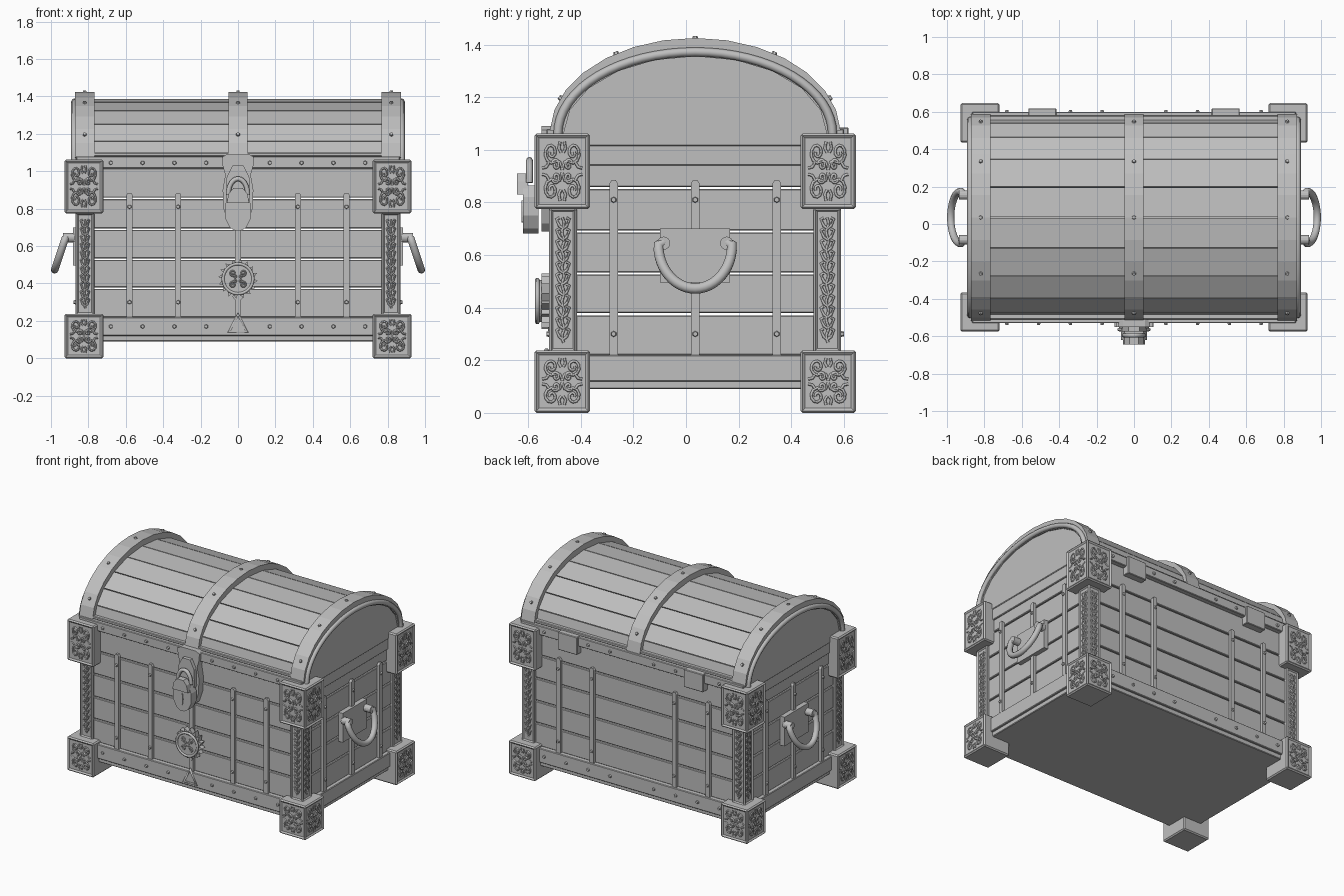
import bpy, bmesh
from math import sin, cos, pi, radians
from mathutils import Vector, Matrix

old = bpy.data.objects.get("Cube")
if old:
    bpy.data.objects.remove(old, do_unlink=True)

grey = bpy.data.materials.new("plain grey")
grey.use_nodes = True
colour = (0.52, 0.52, 0.52, 1)
grey.diffuse_color = colour
grey.node_tree.nodes["Principled BSDF"].inputs["Base Color"].default_value = colour

YC = 0.035                       # middle of the chest body in depth
FRONT, BACK = Vector((0, -1, 0)), Vector((0, 1, 0))
SIDES = (-1, 1)
rivets = []                      # (position, outward direction)


def add(name, mesh, smooth=False):
    ob = bpy.data.objects.new(name, mesh)
    bpy.context.collection.objects.link(ob)
    mesh.materials.clear()
    mesh.materials.append(grey)
    for p in mesh.polygons:
        p.use_smooth = smooth
    return ob


def from_bm(name, bm):
    bmesh.ops.recalc_face_normals(bm, faces=bm.faces)
    mesh = bpy.data.meshes.new(name)
    bm.to_mesh(mesh)
    bm.free()
    return add(name, mesh)


def frame(origin, n):
    """Upright plane: local x runs along the wall, y is up, z points out."""
    n = Vector(n)
    u = Vector((0, 0, 1)).cross(n)
    m = Matrix((u, (0, 0, 1), n)).transposed().to_4x4()
    m.translation = origin
    return m


def box_bm(x0, x1, y0, y1, z0, z1, bevel):
    bm = bmesh.new()
    m = Matrix.Translation(((x0 + x1) / 2, (y0 + y1) / 2, (z0 + z1) / 2))
    m = m @ Matrix.Diagonal((abs(x1 - x0), abs(y1 - y0), z1 - z0, 1))
    bmesh.ops.create_cube(bm, size=1, matrix=m)
    if bevel:
        bmesh.ops.bevel(bm, geom=bm.edges[:], offset=bevel, segments=1, affect='EDGES')
    return bm


def box(name, *bounds, bevel=0.004):
    return from_bm(name, box_bm(*bounds, bevel))


def prism(name, pts, depth, m):
    bm = bmesh.new()
    face = bm.faces.new([bm.verts.new(m @ Vector((u, v, 0))) for u, v in pts])
    top = bmesh.ops.extrude_face_region(bm, geom=[face])["geom"]
    move = m.to_3x3() @ Vector((0, 0, depth))
    bmesh.ops.translate(bm, vec=move, verts=[g for g in top if isinstance(g, bmesh.types.BMVert)])
    return from_bm(name, bm)


def tubes(name, paths, radius, cyclic=False, sides=0):
    cu = bpy.data.curves.new(name, 'CURVE')
    cu.dimensions = '3D'
    cu.bevel_depth, cu.bevel_resolution, cu.use_fill_caps = radius, sides, True
    for path in paths:
        s = cu.splines.new('POLY')
        s.points.add(len(path) - 1)
        for p, co in zip(s.points, path):
            p.co = (*co, 1)
        s.use_cyclic_u = cyclic
    tmp = bpy.data.objects.new(name, cu)
    bpy.context.collection.objects.link(tmp)
    bpy.context.view_layer.update()
    dg = bpy.context.evaluated_depsgraph_get()
    mesh = bpy.data.meshes.new_from_object(tmp.evaluated_get(dg))
    bpy.data.objects.remove(tmp, do_unlink=True)
    return add(name, mesh, smooth=True)


def rect(w, h):
    return [(-w, -h), (w, -h), (w, h), (-w, h)]


def mirrored(half):
    return half + [(-u, v) for u, v in reversed(half) if u]


def circle(r, n):
    return [(r * cos(2 * pi * i / n), r * sin(2 * pi * i / n)) for i in range(n)]


def arc(a, b, t0, t1, n):
    """Part of the lid arch in (depth, height); zero degrees is the crown."""
    ts = [radians(t0 + (t1 - t0) * i / n) for i in range(n + 1)]
    return [(YC + a * sin(t), 1.06 + b * cos(t)) for t in ts]


# Scrollwork motifs in a -1..1 square
def spiral(cx, cy, r, start, turns, n=14):
    return [(cx + r * (1 - 0.8 * i / n) * cos(start + turns * 2 * pi * i / n),
             cy + r * (1 - 0.8 * i / n) * sin(start + turns * 2 * pi * i / n)) for i in range(n + 1)]


quarter = [spiral(0.52, 0.6, 0.36, -2.2, 1.4), spiral(0.3, 0.2, 0.2, 0.3, 1.1),
           [(0, 0.05), (0.12, 0.3), (0.3, 0.32)], [(0.1, 0.95), (0.16, 0.75), (0.05, 0.6)],
           [(0.95, 0.1), (0.75, 0.14), (0.62, 0.3)]]
block_motif = [[(u * a, v * b) for u, v in s] for s in quarter for a in SIDES for b in SIDES]
leaves = [[(0, k / 6 - 0.06), (0.45, k / 6 - 0.02), (0.8, k / 6 + 0.08), (0.45, k / 6 + 0.1)]
          for k in range(-5, 6)]
pillar_motif = [[(u * a, v) for u, v in s] for s in leaves for a in SIDES]
pillar_motif.append([(0.15 * sin(k * 1.5), k / 16) for k in range(-15, 16)])


def ornate(name, sx, sy, xs, ys, z0, z1, motif, rim):
    """Corner piece with a sunken, scroll-filled panel on both outer faces."""
    bm = box_bm(*xs, *ys, z0, z1, 0.008)
    mid = Vector((sum(xs) / 2, sum(ys) / 2, (z0 + z1) / 2))
    half = (abs(xs[1] - xs[0]) / 2, abs(ys[1] - ys[0]) / 2, (z1 - z0) / 2)
    bm.normal_update()
    paths = []
    for axis, n in enumerate((Vector((sx, 0, 0)), Vector((0, sy, 0)))):
        face = [f for f in bm.faces if f.normal.dot(n) > 0.99]
        bmesh.ops.inset_region(bm, faces=face, thickness=rim, depth=0)
        bmesh.ops.translate(bm, vec=n * -0.008, verts=face[0].verts)
        m = frame(mid + n * (half[axis] - 0.007), n)
        w, h = half[1 - axis] - rim - 0.012, half[2] - rim - 0.012
        paths += [[m @ Vector((u * w, v * h, 0)) for u, v in s] for s in motif]
    from_bm(name, bm)
    tubes(name + "_scrollwork", paths, 0.0055)


# Base mouldings and top rim
box("base_foot", -0.86, 0.86, YC - 0.55, YC + 0.55, 0.09, 0.125)
box("base_band", -0.875, 0.875, YC - 0.565, YC + 0.565, 0.12, 0.22)
box("top_rim", -0.865, 0.865, YC - 0.565, YC + 0.565, 1.015, 1.08)
box("lid_sill", -0.85, 0.85, YC - 0.545, YC + 0.545, 1.08, 1.1)

# Wall planks with open seams
seams = [0.215, 0.375, 0.53, 0.69, 0.855, 1.02]
for i, (z0, z1) in enumerate(zip(seams, seams[1:])):
    z0, z1 = z0 + 0.004, z1 - 0.004
    for s in SIDES:
        box(f"long_plank_{i}", -0.85, 0.85, YC + s * 0.535, YC + s * 0.505, z0, z1)
        box(f"end_plank_{i}", s * 0.82, s * 0.85, YC - 0.505, YC + 0.505, z0, z1)
for s in SIDES:
    box("end_upper_board", s * 0.84, s * 0.86, YC - 0.5, YC + 0.5, 0.94, 1.02)

# Corner blocks and pillars
for sx in SIDES:
    for sy in SIDES:
        xs = (sx * 0.72, sx * 0.928)
        ys = (YC + sy * 0.4, YC + sy * 0.611)
        ornate("lower_corner_block", sx, sy, xs, ys, 0, 0.238, block_motif, 0.014)
        ornate("upper_corner_block", sx, sy, xs, ys, 0.775, 1.062, block_motif, 0.014)
        ornate("corner_pillar", sx, sy, (sx * 0.768, sx * 0.868),
               (YC + sy * 0.45, YC + sy * 0.555), 0.23, 0.78, pillar_motif, 0.01)


# Vertical straps
def strap(n, origin, z0=0.22, z1=0.885, dots=(0.3, 0.81)):
    m = frame(Vector((origin[0], origin[1], (z0 + z1) / 2)), n)
    h = (z1 - z0) / 2
    outline = [(-0.016, -h), (0.016, -h), (0.016, h - 0.012), (0.008, h), (-0.008, h), (-0.016, h - 0.012)]
    prism("strap", outline, 0.02, m)
    for z in dots:
        rivets.append((Vector((origin[0], origin[1], z)) + Vector(n) * 0.02, n))


for n in (FRONT, BACK):
    for x in (-0.58, -0.32, 0.32, 0.58):
        strap(n, (x, YC + n.y * 0.535))
    for x in (0.17, 0.34, 0.51, 0.68):
        for s in SIDES:
            for z in (0.17, 1.045):
                rivets.append((Vector((s * x, YC + n.y * 0.565, z)), n))
strap(FRONT, (0, YC - 0.535), z1=0.72, dots=())
for s in SIDES:
    for y in (-0.31, 0, 0.31):
        strap(Vector((s, 0, 0)), (s * 0.85, YC + y))

# Lid planks, end panels, edge trims and iron bands
for i in range(10):
    t = -90 + 18 * i
    pts = arc(0.53, 0.325, t + 0.3, t + 17.7, 1) + arc(0.5, 0.295, t + 17.7, t + 0.3, 1)
    prism(f"lid_plank_{i}", pts, 1.75, frame((-0.875, 0, 0), (1, 0, 0)))
prism("lid_core", arc(0.505, 0.3, -90, 90, 20), 1.73, frame((-0.865, 0, 0), (1, 0, 0)))
for s in SIDES:
    tubes("lid_edge_trim", [[(s * 0.875, y, z) for y, z in arc(0.522, 0.312, -90, 90, 32)]], 0.017, sides=2)
for x in (-0.82, 0, 0.82):
    ring = arc(0.553, 0.365, -88, 88, 14) + arc(0.52, 0.315, 88, -88, 14)
    prism("lid_band", ring, 0.104, frame((x - 0.052, 0, 0), (1, 0, 0)))
    for t in (-68, -33, 0, 33, 68):
        (y, z), a = arc(0.55, 0.362, t, t, 1)[0], radians(t)
        rivets.append((Vector((x, y, z)), Vector((0, sin(a) / 0.55, cos(a) / 0.365)).normalized()))

# Back hinges
for s in SIDES:
    box("hinge_plate", s * 0.415, s * 0.565, YC + 0.53, YC + 0.583, 0.96, 1.085)

# Carrying handles
for s in SIDES:
    out = (s, 0, 0)
    prism("handle_plate", rect(0.133, 0.102), 0.033, frame((s * 0.85, YC, 0.598), out))
    for side in SIDES:
        prism("handle_pivot", circle(0.025, 16), 0.06, frame((s * 0.875, YC + side * 0.12, 0.645), out))
    ts = [pi * i / 24 for i in range(25)]
    path = [(s * (0.925 + 0.055 * sin(t)), YC - 0.14 * cos(t), 0.638 - 0.165 * sin(t)) for t in ts]
    ends = [(s * 0.915, YC - 0.115, 0.65)], [(s * 0.915, YC + 0.115, 0.65)]
    tubes("handle_bail", [ends[0] + path + ends[1]], 0.02, sides=3)


# Lock assembly
def front_plate(name, pts, y, depth):
    return prism(name, pts, depth, frame((0, y, 0), FRONT))


front_plate("hasp_plate", mirrored([(0.06, 1.09), (0.085, 1.075), (0.082, 1.03), (0.068, 0.98), (0.082, 0.9),
                                    (0.078, 0.8), (0.05, 0.72), (0.02, 0.69)]), -0.5, 0.05)
front_plate("hasp_boss", mirrored([(0.03, 1.03), (0.06, 0.97), (0.065, 0.85), (0.04, 0.8)]), -0.55, 0.025)
shield = [(0.05, 0.865), (0.07, 0.82), (0.07, 0.75), (0.045, 0.7), (0.015, 0.682)]
front_plate("padlock_body", mirrored(shield), -0.56, 0.06)
front_plate("padlock_cap", mirrored([(0.025, 0.91), (0.05, 0.88), (0.06, 0.83)]), -0.6, 0.043)
front_plate("keyhole_plate", [(u * 0.3, v * 1.4 + 0.765) for u, v in circle(0.03, 12)], -0.62, 0.006)
bow = [(0.052 * cos(pi * i / 12), -0.595, 0.875 + 0.085 * sin(pi * i / 12)) for i in range(13)]
tubes("padlock_shackle", [bow], 0.013, sides=2)

# Toothed medallion and triangular drop
teeth = [(r * cos(a + 2 * pi * i / 16), r * sin(a + 2 * pi * i / 16))
         for i in range(16) for r, a in ((0.082, 0), (0.106, 0.3))]
centre = frame((0, -0.515, 0.425), FRONT)
prism("medallion_teeth", teeth, 0.035, centre)
prism("medallion_disc", circle(0.08, 32), 0.05, centre)
raised = centre @ Matrix.Translation((0, 0, 0.05))
tubes("medallion_rim", [[raised @ Vector((u, v, 0)) for u, v in circle(0.08, 32)]], 0.009, cyclic=True, sides=1)
tubes("medallion_scrollwork", [[raised @ Vector((u * 0.052, v * 0.052, 0)) for u, v in s]
                               for s in block_motif[:8]], 0.004)
triangle = [(-0.048, -0.53, 0.142), (0.048, -0.53, 0.142), (0, -0.53, 0.235)]
tubes("triangle_drop", [triangle], 0.011, cyclic=True, sides=1)
front_plate("strap_diamond", [(-0.03, 0.33), (0, 0.29), (0.03, 0.33), (0, 0.37)], -0.5, 0.025)

# All rivets in one mesh
bm = bmesh.new()
for pos, n in rivets:
    m = Vector(n).to_track_quat('Z', 'Y').to_matrix().to_4x4()
    m.translation = pos
    bmesh.ops.create_cone(bm, cap_ends=True, segments=6, radius1=0.014, radius2=0.009, depth=0.02, matrix=m)
from_bm("rivets", bm)
